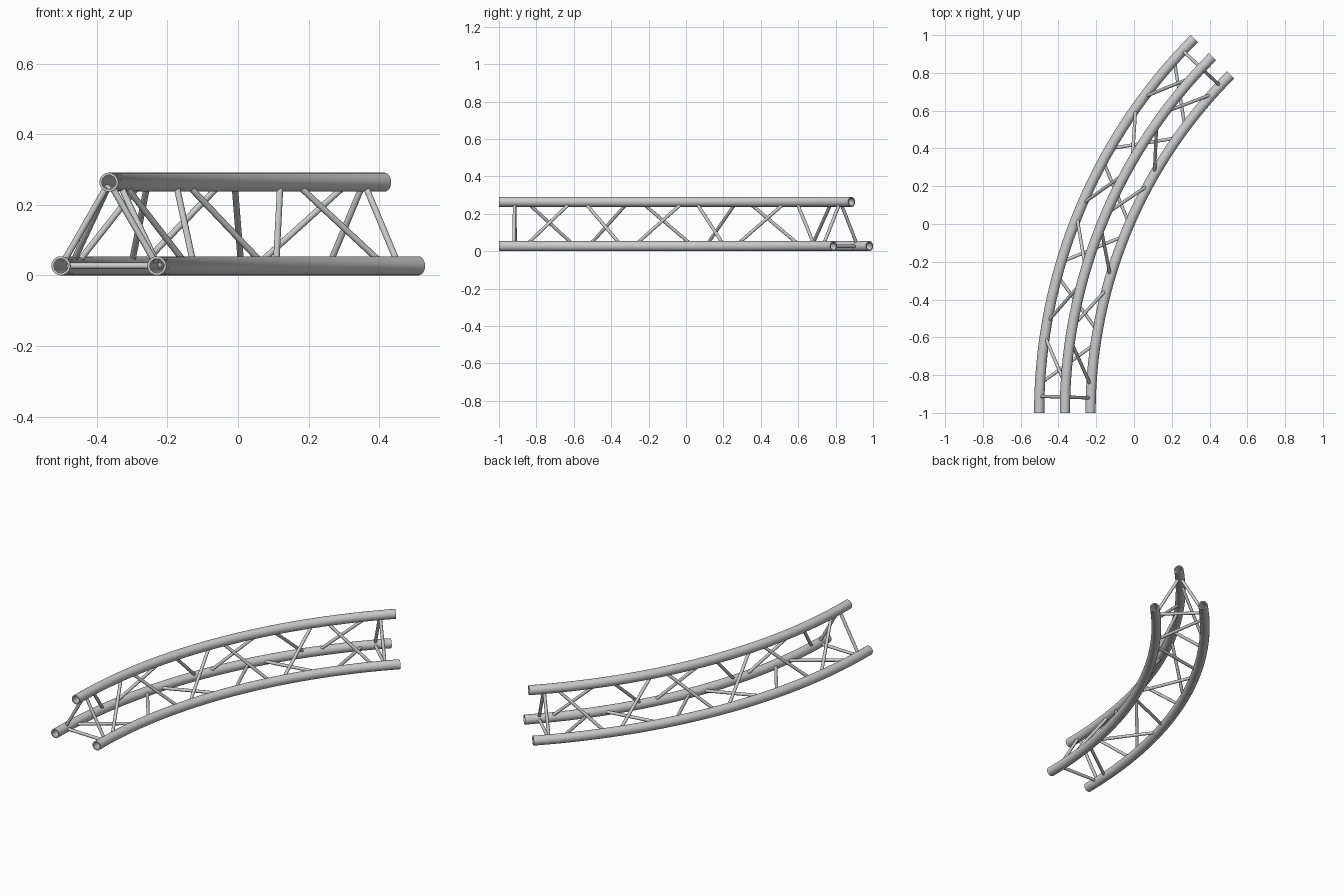
import bpy, bmesh
from math import sin, cos, pi, radians
from mathutils import Vector

if "Cube" in bpy.data.objects:
    bpy.data.objects.remove(bpy.data.objects["Cube"])

CX, CY = 2.30, -1.0          # centre of the bend
SWEEP = 45.0                 # degrees
TUBE, BORE, ROD = 0.027, 0.020, 0.009
# chord: (bend radius, height)
CHORDS = {"outer": (2.802, 0.027), "inner": (2.530, 0.027), "top": (2.666, 0.264)}


def point(chord, deg):
    r, z = CHORDS[chord]
    a = radians(deg)
    return Vector((CX - r * cos(a), CY + r * sin(a), z))


def finish(bm, name):
    bmesh.ops.recalc_face_normals(bm, faces=bm.faces)
    mesh = bpy.data.meshes.new(name)
    bm.to_mesh(mesh)
    bm.free()
    ob = bpy.data.objects.new(name, mesh)
    bpy.context.collection.objects.link(ob)
    bpy.ops.object.select_all(action='DESELECT')
    ob.select_set(True)
    bpy.context.view_layer.objects.active = ob
    bpy.ops.object.shade_smooth_by_angle(angle=radians(40))
    return ob


def bent_tube(chord, segs=36, sides=24):
    # stations run along the outside, then back through the bore
    r, z = CHORDS[chord]
    angles = [SWEEP * i / segs for i in range(segs + 1)]
    stations = [(a, TUBE) for a in angles] + [(a, BORE) for a in reversed(angles)]
    bm = bmesh.new()
    rings = []
    for deg, rad in stations:
        a, ring = radians(deg), []
        for j in range(sides):
            t = 2 * pi * j / sides
            d = r + rad * cos(t)
            ring.append(bm.verts.new((CX - d * cos(a), CY + d * sin(a), z + rad * sin(t))))
        rings.append(ring)
    for i, ring in enumerate(rings):
        nxt = rings[(i + 1) % len(rings)]
        for j in range(sides):
            k = (j + 1) % sides
            bm.faces.new((ring[j], ring[k], nxt[k], nxt[j]))
    finish(bm, chord + "_chord")


def add_rod(bm, p, q):
    # straight rod whose ends stop inside the tube walls
    d = q - p
    mat = d.to_track_quat('Z', 'Y').to_matrix().to_4x4()
    mat.translation = (p + q) / 2
    bmesh.ops.create_cone(bm, cap_ends=True, segments=14, radius1=ROD, radius2=ROD,
                          depth=d.length - 0.042, matrix=mat)


# three main tubes
for chord in CHORDS:
    bent_tube(chord)

# lattice: each face zigzags between its two chords, with a cross rod at each end
FIRST, COUNT, GAP = 2.4, 6, 0.75
STEP = (SWEEP - 2 * FIRST) / COUNT
for face, even, odd in (("bottom", "outer", "inner"),
                        ("outer", "top", "outer"),
                        ("inner", "inner", "top")):
    bm = bmesh.new()
    for k in range(COUNT):
        a, b = (even, odd) if k % 2 == 0 else (odd, even)
        start = FIRST + k * STEP
        add_rod(bm, point(a, start + GAP), point(b, start + STEP - GAP))
    for deg in (1.8, SWEEP - 1.8):
        add_rod(bm, point(even, deg), point(odd, deg))
    finish(bm, face + "_face_braces")
